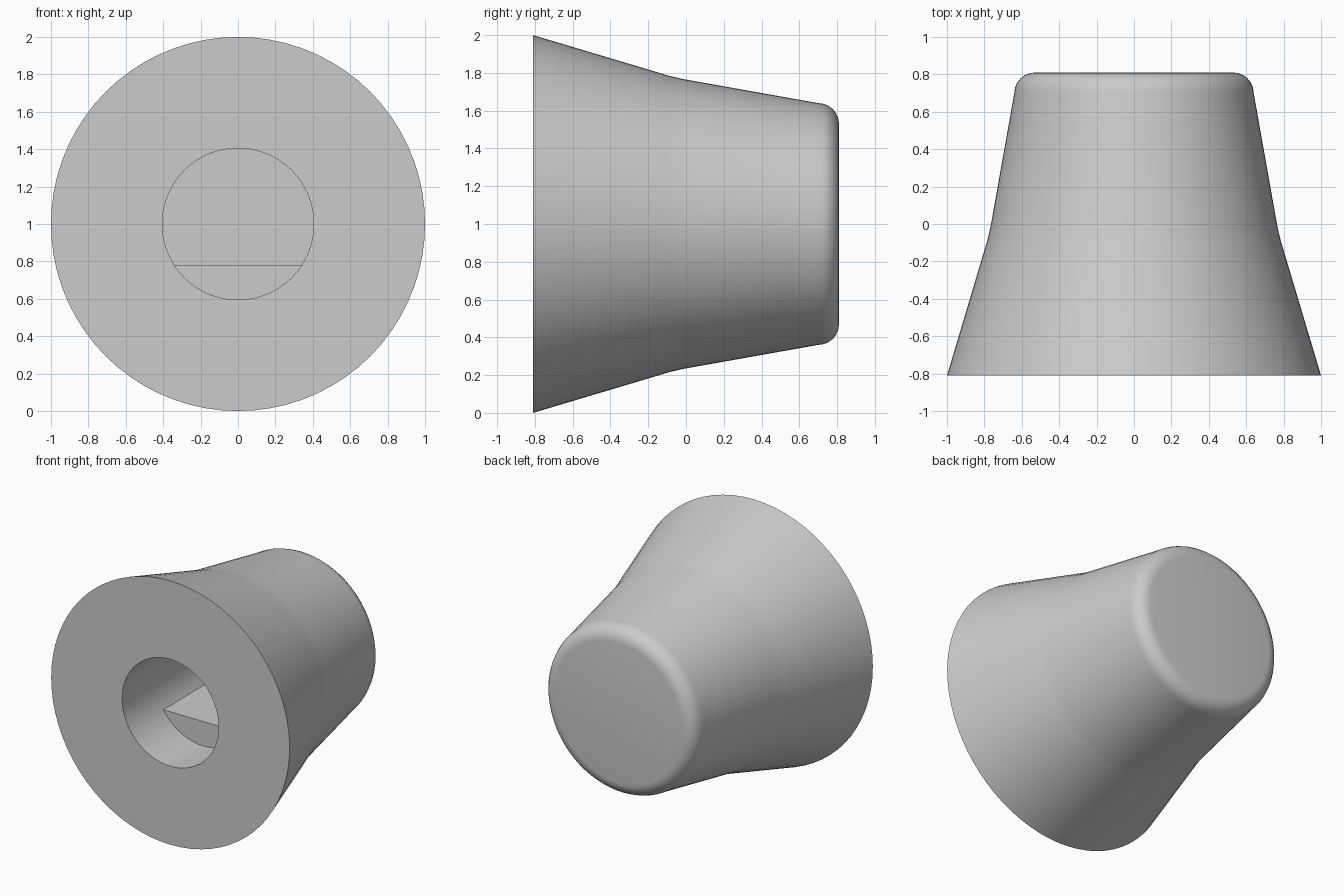
import bpy, bmesh
from math import sin, cos, pi, radians, asin
from mathutils import Matrix, Vector

cube = bpy.data.objects.get("Cube")
if cube:
    bpy.data.objects.remove(cube, do_unlink=True)

SEGMENTS = 72
CENTRE_Z = 1.0
FRONT, BACK = -0.81, 0.81
HOLE_R, HOLE_END = 0.405, 0.4
FLAT_START, FLAT_DROP = -0.41, 0.22

grey = bpy.data.materials.new("plain grey")
grey.use_nodes = True
colour = (0.6, 0.6, 0.6, 1)
grey.diffuse_color = colour
grey.node_tree.nodes["Principled BSDF"].inputs["Base Color"].default_value = colour


def finish(bm, name):
    """Turn a bmesh into a named, shaded object."""
    bmesh.ops.recalc_face_normals(bm, faces=bm.faces)
    mesh = bpy.data.meshes.new(name)
    bm.to_mesh(mesh)
    bm.free()
    mesh.materials.append(grey)
    obj = bpy.data.objects.new(name, mesh)
    bpy.context.collection.objects.link(obj)
    bpy.ops.object.select_all(action='DESELECT')
    obj.select_set(True)
    bpy.context.view_layer.objects.active = obj
    bpy.ops.object.shade_smooth_by_angle(angle=radians(30))
    return obj


# Knob body: flared skirt, tapered grip, rounded end and blind shaft hole
corner_r = 0.11
rounded = [(0.53 + corner_r * cos(t), BACK - corner_r + corner_r * sin(t))
           for t in [i * pi / 12 for i in range(7)]]
profile = [(0, HOLE_END), (HOLE_R, HOLE_END), (HOLE_R, FRONT), (1.0, FRONT),
           (0.785, -0.09), (0.768, -0.02)] + rounded + [(0, BACK)]

bm = bmesh.new()
verts = [bm.verts.new((r, y, CENTRE_Z)) for r, y in profile]
edges = [bm.edges.new(pair) for pair in zip(verts, verts[1:])]
bmesh.ops.spin(bm, geom=verts + edges, cent=(0, 0, CENTRE_Z), axis=(0, 1, 0),
               angle=2 * pi, steps=SEGMENTS, use_merge=True)
bmesh.ops.remove_doubles(bm, verts=bm.verts, dist=0.0001)
finish(bm, "knob_body")

# Flat key inside the hole that makes a half-moon shaft socket
key_r = HOLE_R + 0.01
start = asin(FLAT_DROP / key_r)
sweep = pi - 2 * start
bm = bmesh.new()
arc = []
for i in range(25):
    t = start + sweep * i / 24
    arc.append(bm.verts.new((key_r * cos(t), FLAT_START, CENTRE_Z - key_r * sin(t))))
face = bm.faces.new(arc)
extruded = bmesh.ops.extrude_face_region(bm, geom=[face], use_keep_orig=True)
moved = [v for v in extruded["geom"] if isinstance(v, bmesh.types.BMVert)]
bmesh.ops.translate(bm, verts=moved, vec=(0, HOLE_END + 0.01 - FLAT_START, 0))
finish(bm, "socket_flat")
